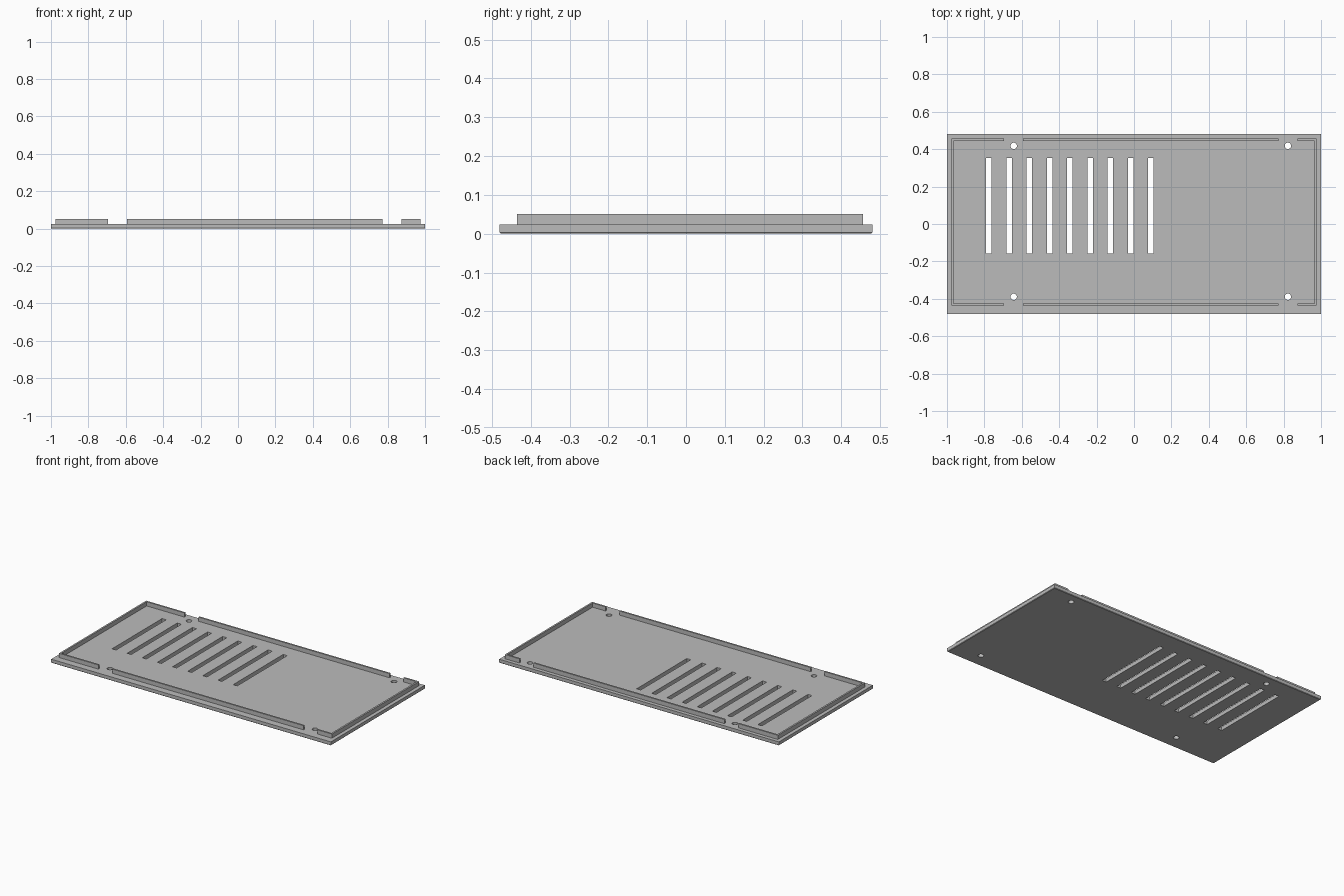
import bpy, bmesh
from mathutils import Matrix, Vector

default = bpy.data.objects.get("Cube")
if default:
    bpy.data.objects.remove(default, do_unlink=True)

PLATE_TOP = 0.024
LIP_TOP = 0.051
LIP = 0.011                      # lip wall thickness
X_OUT, Y_FRONT, Y_BACK = 0.976, -0.435, 0.456
HOLE_X = (-0.643, 0.823)
HOLE_Y = (-0.389, 0.418)

grey = bpy.data.materials.new("light grey metal")
grey.use_nodes = True
colour = (0.5, 0.5, 0.5, 1)
grey.diffuse_color = colour
grey.node_tree.nodes["Principled BSDF"].inputs["Base Color"].default_value = colour


def add_box(bm, x0, x1, y0, y1, z0, z1):
    size = Matrix.Diagonal((x1 - x0, y1 - y0, z1 - z0, 1))
    centre = Vector(((x0 + x1) / 2, (y0 + y1) / 2, (z0 + z1) / 2))
    bmesh.ops.create_cube(bm, size=1, matrix=Matrix.Translation(centre) @ size)


def make_object(name, bm):
    mesh = bpy.data.meshes.new(name)
    bm.to_mesh(mesh)
    bm.free()
    mesh.materials.append(grey)
    obj = bpy.data.objects.new(name, mesh)
    bpy.context.collection.objects.link(obj)
    return obj


# Base plate with slightly eased bottom edges
bm = bmesh.new()
add_box(bm, -1, 1, -0.48, 0.48, 0, PLATE_TOP)
bottom = [e for e in bm.edges if all(v.co.z < 0.001 for v in e.verts)]
bmesh.ops.bevel(bm, geom=bottom, offset=0.003, segments=1, affect='EDGES')
plate = make_object("base_plate", bm)

# Cutter: row of vent slots and four screw holes
bm = bmesh.new()
for i in range(9):
    x = -0.776 + i * 0.1083
    add_box(bm, x - 0.0145, x + 0.0145, -0.158, 0.354, -0.1, 0.1)
for x in HOLE_X:
    for y in HOLE_Y:
        bmesh.ops.create_cone(bm, cap_ends=True, segments=32, radius1=0.017,
                              radius2=0.017, depth=0.2,
                              matrix=Matrix.Translation((x, y, 0)))
cutter = make_object("slot_cutter", bm)
cutter.hide_render = True

cut = plate.modifiers.new("slots_and_holes", 'BOOLEAN')
cut.operation = 'DIFFERENCE'
cut.solver = 'EXACT'
cut.object = cutter
bpy.context.view_layer.objects.active = plate
bpy.ops.object.modifier_apply(modifier=cut.name)
bpy.data.objects.remove(cutter, do_unlink=True)

# Front and back lips, interrupted beside the screw holes
spans = [(-X_OUT, -0.694), (-0.594, 0.772), (0.873, X_OUT)]
for name, y in (("front_lip", Y_FRONT), ("back_lip", Y_BACK - LIP)):
    bm = bmesh.new()
    for x0, x1 in spans:
        add_box(bm, x0, x1, y, y + LIP, PLATE_TOP, LIP_TOP)
    make_object(name, bm)

# Side lips between them
for name, x in (("right_lip", -X_OUT), ("left_lip", X_OUT - LIP)):
    bm = bmesh.new()
    add_box(bm, x, x + LIP, Y_FRONT + LIP, Y_BACK - LIP, PLATE_TOP, LIP_TOP)
    make_object(name, bm)
